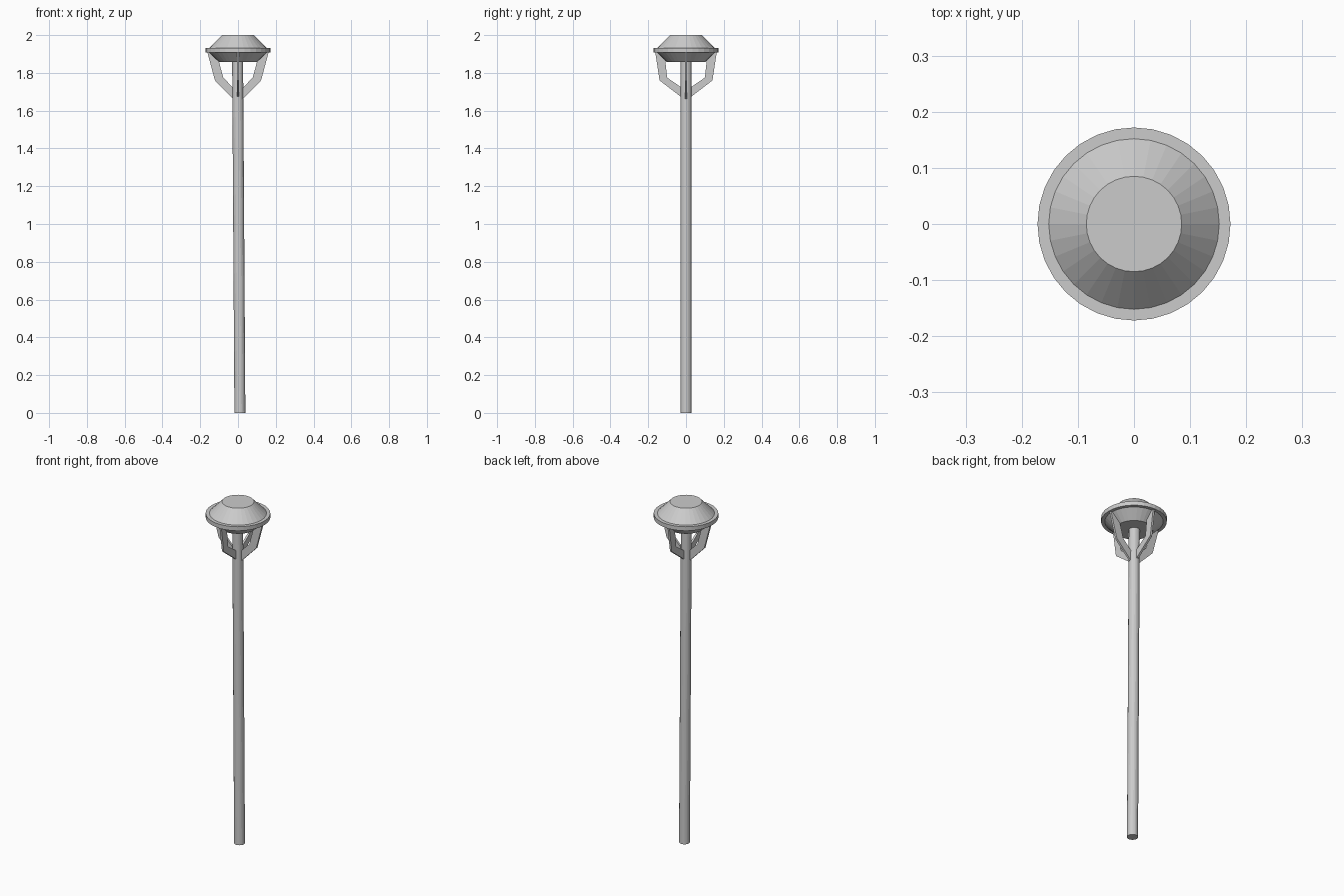
import bpy, bmesh, math
from mathutils import Matrix

if "Cube" in bpy.data.objects:
    bpy.data.objects.remove(bpy.data.objects["Cube"])


def finish(name, bm):
    bmesh.ops.recalc_face_normals(bm, faces=bm.faces[:])
    mesh = bpy.data.meshes.new(name)
    bm.to_mesh(mesh)
    bm.free()
    obj = bpy.data.objects.new(name, mesh)
    bpy.context.collection.objects.link(obj)
    return obj


def lathe(name, rings, sides):
    """Closed stack of rings, each (centre x, radius, z)."""
    bm = bmesh.new()
    loops = []
    for cx, r, z in rings:
        loops.append([bm.verts.new((cx + r * math.cos(2 * math.pi * i / sides),
                                    r * math.sin(2 * math.pi * i / sides), z))
                      for i in range(sides)])
    for a, b in zip(loops, loops[1:]):
        for i in range(sides):
            j = (i + 1) % sides
            bm.faces.new((a[i], a[j], b[j], b[i]))
    bm.faces.new(loops[0])
    bm.faces.new(loops[-1])
    return finish(name, bm)


def bracket(name, profile, angle, thickness=0.012):
    """Flat bent plate, profile given as (distance from pole axis, z)."""
    bm = bmesh.new()
    face = bm.faces.new([bm.verts.new((r, -thickness / 2, z)) for r, z in profile])
    ext = bmesh.ops.extrude_face_region(bm, geom=[face], use_keep_orig=True)
    moved = [v for v in ext["geom"] if isinstance(v, bmesh.types.BMVert)]
    bmesh.ops.translate(bm, verts=moved, vec=(0, thickness, 0))
    bm.transform(Matrix.Rotation(angle, 4, 'Z'))
    return finish(name, bm)


# Slightly leaning pole
lathe("pole", [(0.01, 0.029, 0), (-0.002, 0.029, 1.87)], 24)

# Lamp head: lower bowl, rim and sloped cap
lathe("lamp_head", [(0, 0.1, 1.857), (0, 0.153, 1.908), (0, 0.172, 1.908),
                    (0, 0.172, 1.932), (0, 0.152, 1.932), (0, 0.085, 2.0)], 32)

# Four bent brackets from the pole up to the rim
side_arm = [(0.02, 1.655), (0.122, 1.76), (0.163, 1.912),
            (0.115, 1.912), (0.078, 1.775), (0.02, 1.715)]
front_arm = [(0.02, 1.668), (0.14, 1.76), (0.163, 1.912),
             (0.115, 1.912), (0.1, 1.775), (0.02, 1.72)]
for i in range(4):
    bracket(f"bracket_{i + 1}", front_arm if i % 2 else side_arm, i * math.pi / 2)
